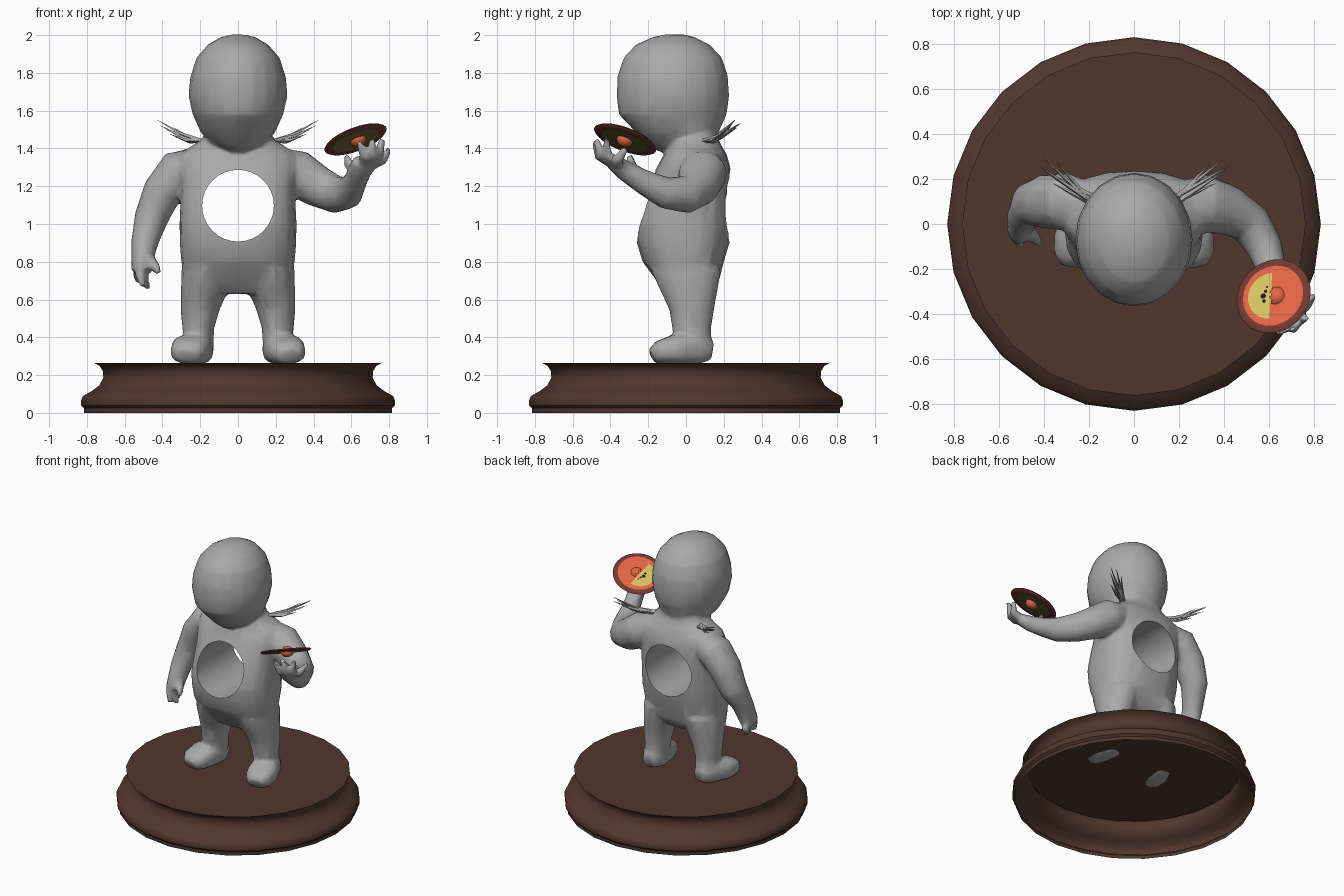
import bpy, bmesh, math, random
from mathutils import Vector, Matrix

if "Cube" in bpy.data.objects:
    bpy.data.objects.remove(bpy.data.objects["Cube"])

random.seed(4)


def material(name, col):
    m = bpy.data.materials.new(name)
    m.diffuse_color = (*col, 1)
    m.use_nodes = True
    m.node_tree.nodes["Principled BSDF"].inputs["Base Color"].default_value = m.diffuse_color
    return m


GREY = material("stone grey", (0.40, 0.40, 0.40))
WOOD = material("dark wood", (0.082, 0.038, 0.027))
ORANGE = material("orange", (0.79, 0.13, 0.06))
YELLOW = material("pale yellow", (0.69, 0.55, 0.13))
RIM = material("dark red", (0.17, 0.042, 0.032))
OLIVE = material("olive", (0.15, 0.13, 0.035))
BLACK = material("black", (0.01, 0.01, 0.01))


def finish(name, bm, mats, angle=40):
    me = bpy.data.meshes.new(name)
    bm.to_mesh(me)
    bm.free()
    ob = bpy.data.objects.new(name, me)
    bpy.context.collection.objects.link(ob)
    for m in mats:
        me.materials.append(m)
    smooth(ob, angle)
    return ob


def smooth(ob, angle):
    bpy.ops.object.select_all(action='DESELECT')
    bpy.context.view_layer.objects.active = ob
    ob.select_set(True)
    bpy.ops.object.shade_smooth_by_angle(angle=math.radians(angle))


def tube(bm, pts, sides=16, flat=False, power=2.0):
    """Closed loft through (x, y, z, ru, rv) rings."""
    P = [Vector(p[:3]) for p in pts]
    rings = []
    for i, p in enumerate(pts):
        t = Vector((0, 0, 1)) if flat else (P[min(i + 1, len(P) - 1)] - P[max(i - 1, 0)]).normalized()
        u = (Vector((1, 0, 0)) - t * t.x).normalized()
        v = t.cross(u)
        ring = []
        for k in range(sides):
            a = 2 * math.pi * k / sides
            c, s = math.cos(a), math.sin(a)
            c = math.copysign(abs(c) ** (2 / power), c)
            s = math.copysign(abs(s) ** (2 / power), s)
            ring.append(bm.verts.new(P[i] + u * c * p[3] + v * s * p[-1]))
        rings.append(ring)
    for a, b in zip(rings, rings[1:]):
        for k in range(sides):
            j = (k + 1) % sides
            bm.faces.new((a[k], a[j], b[j], b[k]))
    bm.faces.new(rings[0][::-1])
    bm.faces.new(rings[-1])


def lathe(bm, profile, sides, phase=0.0):
    """Surface of revolution; radius 0 makes a pole."""
    rings = []
    for r, z in profile:
        n = sides if r > 0 else 1
        rings.append([bm.verts.new((r * math.cos(phase + 2 * math.pi * k / sides),
                                    r * math.sin(phase + 2 * math.pi * k / sides), z)) for k in range(n)])
    for a, b in zip(rings, rings[1:]):
        for k in range(sides):
            j = (k + 1) % sides
            q = [a[k % len(a)], a[j % len(a)], b[j % len(b)], b[k % len(b)]]
            bm.faces.new(list(dict.fromkeys(q)))


# Pedestal: moulded ring, open underneath
bm = bmesh.new()
lathe(bm, [(0.815, 0), (0.815, 0.025), (0.83, 0.04), (0.832, 0.065), (0.82, 0.09), (0.775, 0.115),
           (0.735, 0.145), (0.713, 0.185), (0.715, 0.22), (0.733, 0.25), (0.765, 0.265), (0, 0.265)], 24)
finish("pedestal", bm, [WOOD])

# Figure: overlapping lofts fused into one skin
bm = bmesh.new()
head = [(1.385, -.08, .05, .07), (1.42, -.05, .13, .15), (1.48, -.045, .195, .215), (1.58, -.07, .24, .285),
        (1.68, -.07, .262, .298), (1.78, -.07, .253, .293), (1.88, -.07, .22, .26),
        (1.95, -.07, .16, .195), (1.99, -.065, .09, .11), (2.003, -.06, .04, .05)]
tube(bm, [(0, y, z, a, b) for z, y, a, b in head], 20, True)
torso = [(.63, .01, .2, .11), (.7, .01, .28, .165), (.8, -.015, .3, .215), (.9, -.015, .308, .245),
         (1.0, -.015, .31, .255), (1.1, 0, .305, .245), (1.2, .02, .305, .22), (1.3, .04, .32, .195),
         (1.37, .05, .31, .165), (1.41, .05, .25, .14), (1.45, .04, .19, .13), (1.5, .03, .16, .13)]
tube(bm, [(0, y, z, a, b) for z, y, a, b in torso], 20, True, 2.5)
leg = [(.29, .21, .05, .075, .085), (.45, .21, .03, .085, .105), (.55, .2, .03, .105, .12),
       (.65, .177, .015, .125, .155), (.76, .16, 0, .14, .19)]
foot = [(.21, .14, .33, .05, .05), (.215, .06, .34, .09, .083), (.25, -.06, .335, .107, .08),
        (.265, -.14, .32, .095, .063), (.27, -.18, .30, .06, .04)]
for s in (-1, 1):
    tube(bm, [(s * x, y, z, a, b) for z, x, y, a, b in leg], 14, True)
    tube(bm, [(s * x, y, z, a, b) for x, y, z, a, b in foot], 14, False, 2.6)

# Hanging arm with curled fingers
tube(bm, [(-.2, .08, 1.32, .09, .11), (-.31, .1, 1.28, .12, .13), (-.4, .1, 1.17, .105, .12),
          (-.46, .09, 1.03, .09, .1), (-.495, .03, .9, .072, .075), (-.505, 0, .82, .06, .075),
          (-.51, -.03, .75, .055, .07)], 14)
for x, y, z in ((-.475, -.03, .655), (-.5, .02, .665), (-.505, -.07, .67), (-.53, .05, .69)):
    tube(bm, [(-.52, (y - .02) / 2, .78, .032), ((x - .53) / 2, y, .73, .028), (x, y - .02, z, .016)], 8)
tube(bm, [(-.47, -.02, .82, .03), (-.435, -.07, .77, .027), (-.42, -.09, .74, .016)], 8)

# Raised arm with fingers cupped under the dish
tube(bm, [(.2, .08, 1.31, .1, .11), (.31, .09, 1.27, .125, .13), (.42, .06, 1.2, .11, .115),
          (.52, 0, 1.155, .095, .1), (.585, -.11, 1.165, .08, .085), (.62, -.23, 1.225, .062, .065),
          (.645, -.32, 1.28, .062, .055), (.67, -.38, 1.325, .07, .045)], 14)
for x, y, z in ((.8, -.32, 1.4), (.765, -.42, 1.45), (.71, -.475, 1.45), (.64, -.485, 1.44)):
    base = Vector((.67, -.36, 1.31))
    tip = Vector((x, y, z))
    mid = base.lerp(tip, .6) + Vector((.02, -.025, -.025))
    tube(bm, [(*base, .035), (*mid, .03), (*tip, .017)], 8)
tube(bm, [(.63, -.28, 1.27, .033), (.585, -.29, 1.32, .027), (.572, -.3, 1.365, .016)], 8)
bmesh.ops.recalc_face_normals(bm, faces=bm.faces)
body = finish("figure", bm, [GREY])

# Round hole cutter through the chest
bm = bmesh.new()
bmesh.ops.create_cone(bm, cap_ends=True, segments=32, radius1=.19, radius2=.19, depth=1.2,
                      matrix=Matrix.Translation((0, 0, 1.097)) @ Matrix.Rotation(math.pi / 2, 4, 'X'))
cutter = finish("hole_cutter", bm, [GREY])
cutter.hide_render = True

mod = body.modifiers.new("fuse", 'REMESH')
mod.mode, mod.voxel_size = 'VOXEL', .012
mod = body.modifiers.new("soften", 'SMOOTH')
mod.factor, mod.iterations = .5, 6
mod = body.modifiers.new("low_poly", 'DECIMATE')
mod.ratio = .05
mod = body.modifiers.new("hole", 'BOOLEAN')
mod.operation, mod.object, mod.solver = 'DIFFERENCE', cutter, 'EXACT'
bpy.context.view_layer.update()
me = bpy.data.meshes.new_from_object(body.evaluated_get(bpy.context.evaluated_depsgraph_get()))
body.modifiers.clear()
body.data = me
me.materials.clear()
me.materials.append(GREY)
for p in me.polygons:
    p.material_index = 0
bpy.data.objects.remove(cutter)
smooth(body, 50)

# Wispy tufts at each side of the neck
bm = bmesh.new()
tips = [(.425, .26, 1.55), (.40, .29, 1.535), (.38, .22, 1.50), (.34, .27, 1.51),
        (.36, .18, 1.475), (.33, .2, 1.46), (.41, .24, 1.52)]
for s in (-1, 1):
    for x, y, z in tips:
        r = Vector((.19, .11 + random.uniform(-.02, .02), 1.44))
        m = r.lerp(Vector((x, y, z)), .5) - Vector((0, 0, .014))
        tube(bm, [(s * r.x, r.y, r.z, .012), (s * m.x, m.y, m.z, .009), (s * x, y, z, .001)], 4)
bmesh.ops.recalc_face_normals(bm, faces=bm.faces)
finish("neck_tufts", bm, [GREY])

# Dish: tilted disc with coloured rings and a centre ball
TILT = Matrix.Translation((.622, -.322, 1.448)) @ \
    Vector((0, 0, 1)).rotation_difference(Vector((-.38, .38, 1))).to_matrix().to_4x4()
bm = bmesh.new()
lathe(bm, [(0, -.008), (.125, -.008), (.165, -.008), (.175, 0), (.165, .008), (.142, .008), (0, .008)], 32)
for f in bm.faces:
    c = f.calc_center_median()
    if c.xy.length < .13:
        f.material_index = 1 if c.z > 0 else 2
finish("dish", bm, [RIM, ORANGE, OLIVE]).matrix_world = TILT

bm = bmesh.new()
bmesh.ops.create_uvsphere(bm, u_segments=16, v_segments=10, radius=.045,
                          matrix=Matrix.Translation((.012, 0, -.006)) @ Matrix.Diagonal((1, 1, .85, 1)))
bmesh.ops.bisect_plane(bm, geom=bm.verts[:] + bm.edges[:] + bm.faces[:], plane_co=(0, 0, 0.0),
                       plane_no=(0, 0, 1))
# above the dish only the half beside the yellow patch remains
bmesh.ops.delete(bm, geom=[f for f in bm.faces if f.calc_center_median().z > 0
                           and f.calc_center_median().x < -.005], context='FACES')
finish("dish_ball", bm, [ORANGE]).matrix_world = TILT

# Yellow half-moon plate on the dish
bm = bmesh.new()
arc = [(-.01 + .108 * math.cos(a), .108 * math.sin(a)) for a in
       (math.pi / 2 + math.pi * k / 16 for k in range(17))]
bm.faces.new([bm.verts.new((x, y, .0105)) for x, y in arc])
finish("dish_half_moon", bm, [YELLOW]).matrix_world = TILT

# Small black marks on the half-moon
bm = bmesh.new()
for x, y, r in ((-.045, .0, .013), (-.035, .022, .008), (-.04, -.024, .009), (-.03, .042, .005)):
    bmesh.ops.create_circle(bm, cap_ends=True, segments=8, radius=r, matrix=Matrix.Translation((x, y, .012)))
finish("dish_marks", bm, [BLACK]).matrix_world = TILT
